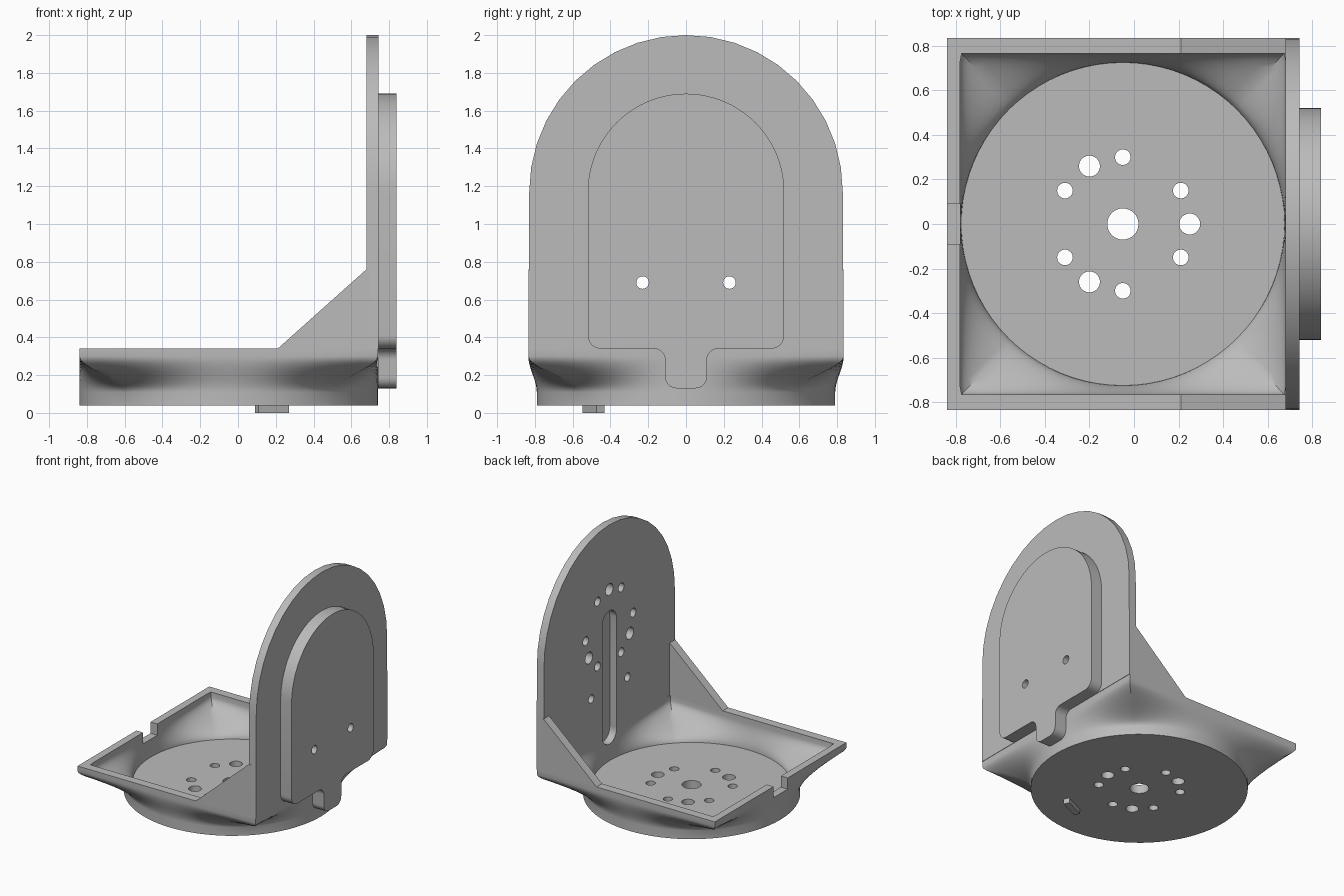
import bpy, bmesh
from math import sin, cos, pi, radians, atan2

cube = bpy.data.objects.get("Cube")
if cube:
    bpy.data.objects.remove(cube)

grey = bpy.data.materials.new("plain grey")
grey.use_nodes = True
COLOUR = (0.5, 0.5, 0.5, 1)
grey.diffuse_color = COLOUR
grey.node_tree.nodes["Principled BSDF"].inputs["Base Color"].default_value = COLOUR

CX = -0.05          # centre of the round base
ARCH_Z = 1.17       # centre of the arches on the upright
FLOOR, RIM = 0.11, 0.34


def finish(name, bm):
    bmesh.ops.recalc_face_normals(bm, faces=bm.faces)
    mesh = bpy.data.meshes.new(name)
    bm.to_mesh(mesh)
    bm.free()
    mesh.materials.append(grey)
    obj = bpy.data.objects.new(name, mesh)
    bpy.context.collection.objects.link(obj)
    return obj


def prisms(name, profiles, axis, lo, hi):
    """Extrude closed 2D profiles along an axis into one object."""
    place = {"X": lambda u, v, h: (h, u, v),
             "Y": lambda u, v, h: (u, h, v),
             "Z": lambda u, v, h: (u, v, h)}[axis]
    bm = bmesh.new()
    for pts in profiles:
        a = [bm.verts.new(place(u, v, lo)) for u, v in pts]
        b = [bm.verts.new(place(u, v, hi)) for u, v in pts]
        bm.faces.new(a)
        bm.faces.new(b)
        for i in range(len(pts)):
            j = (i + 1) % len(pts)
            bm.faces.new((a[i], a[j], b[j], b[i]))
    return finish(name, bm)


def arc(u, v, r, start, end, n):
    return [(u + r * cos(radians(start + (end - start) * i / n)),
             v + r * sin(radians(start + (end - start) * i / n))) for i in range(n + 1)]


def circle(u, v, r):
    return arc(u, v, r, 0, 360, 32)[:-1]


def box(u0, u1, v0, v1):
    return [(u0, v0), (u1, v0), (u1, v1), (u0, v1)]


def hole_ring(u, v, turn):
    """Nine holes on a ring, every third one larger."""
    holes = []
    for big, angles in ((True, (0, 120, 240)), (False, (30, 90, 150, 210, 270, 330))):
        for a in angles:
            t = radians(a + turn)
            holes.append(circle(u + 0.3 * cos(t), v + 0.3 * sin(t), 0.047 if big else 0.035))
    return holes


def cut(obj, *cutters):
    for c in cutters:
        mod = obj.modifiers.new("cut", "BOOLEAN")
        mod.object, mod.operation, mod.solver = c, "DIFFERENCE", "EXACT"
        bpy.context.view_layer.objects.active = obj
        bpy.ops.object.modifier_apply(modifier=mod.name)


# Base tray: round foot blending to a rectangular rim, hollow inside
def tray():
    angles = [2 * pi * i / 80 for i in range(80)]
    corner = atan2(0.835, 0.79)
    angles = sorted(angles + [corner, pi - corner, pi + corner, 2 * pi - corner])

    def ring(radius, hx, hy, s, z):
        out = []
        for a in angles:
            edge = 1 / max(abs(cos(a)) / hx, abs(sin(a)) / hy)
            r = radius + (edge - radius) * s
            out.append((CX + r * cos(a), r * sin(a), z))
        return out

    steps = [i / 12 for i in range(13)]
    blend = [(t * t * (3 - 2 * t), FLOOR + 0.19 * t) for t in steps]
    outer, inner = (0.79, 0.79, 0.835), (0.725, 0.73, 0.765)
    rings = [ring(*outer, 0, 0.04)]
    rings += [ring(*outer, s, z) for s, z in blend]
    rings += [ring(*outer, 1, RIM), ring(*inner, 1, RIM)]
    rings += [ring(*inner, s, z) for s, z in reversed(blend)]
    bm = bmesh.new()
    loops = [[bm.verts.new(p) for p in r] for r in rings]
    n = len(angles)
    for a, b in zip(loops, loops[1:]):
        for i in range(n):
            j = (i + 1) % n
            bm.faces.new((a[i], a[j], b[j], b[i]))
    bm.faces.new(loops[0])
    bm.faces.new(loops[-1])
    return finish("base_tray", bm)


base = tray()

# Upright arched plate
plate = prisms("upright_plate", [[(-0.835, RIM), (0.835, RIM)]
                                 + arc(0, ARCH_Z, 0.83, 0, 180, 20)], "X", 0.68, 0.743)

# Raised pad on the outside, with rounded corners and a bottom tab
half = [(0.0, 0.13)] + arc(0.05, 0.19, 0.06, -90, 0, 6) \
    + arc(0.17, 0.28, 0.06, 180, 90, 6) + arc(0.45, 0.41, 0.07, -90, 0, 6) \
    + arc(0, ARCH_Z, 0.52, 0, 90, 20)
pad = prisms("outer_pad", [half + [(-u, v) for u, v in reversed(half[1:-1])]],
             "X", 0.74, 0.84)

# Triangular side gussets
gussets = []
for side, y in (("left", 0.765), ("right", -0.835)):
    gussets.append(prisms(side + "_gusset", [[(0.21, RIM), (0.7, RIM), (0.7, 0.76), (0.68, 0.76)]],
                          "Y", y, y + 0.07))

# Locating key under the foot
bar = [(u, v) for u, v in box(-0.09, 0.09, -0.023, 0.023)]
t = radians(25)
key = prisms("bottom_key", [[(0.18 + u * cos(t) - v * sin(t), -0.49 + u * sin(t) + v * cos(t))
                             for u, v in bar]], "Z", 0, 0.06)

# Holes, slot and notch
floor_holes = prisms("floor_holes", hole_ring(CX, 0, 0) + [circle(CX, 0, 0.07)], "Z", -0.1, 0.2)
plate_holes = prisms("plate_holes", hole_ring(0, ARCH_Z + 0.01, 90), "X", 0.6, 0.8)
screw_holes = prisms("screw_holes", [circle(s * 0.23, 0.69, 0.033) for s in (-1, 1)], "X", 0.5, 1)
slot = prisms("slot_cutter", [arc(0, 0.33, 0.09, 180, 360, 12) + arc(0, 1.22, 0.09, 0, 180, 12)],
              "X", 0.6, 0.75)
notch = prisms("notch_cutter", [box(-0.09, 0.09, 0.25, 0.5)], "X", -0.95, -0.7)

cut(base, floor_holes, slot, notch)
cut(plate, plate_holes, screw_holes, slot)
cut(pad, screw_holes)
for c in (floor_holes, plate_holes, screw_holes, slot, notch):
    bpy.data.objects.remove(c)

# Smooth curves, sharp edges
bpy.ops.object.select_all(action="DESELECT")
for obj in [base, plate, pad, key] + gussets:
    obj.select_set(True)
bpy.context.view_layer.objects.active = base
bpy.ops.object.shade_smooth_by_angle(angle=radians(30))
